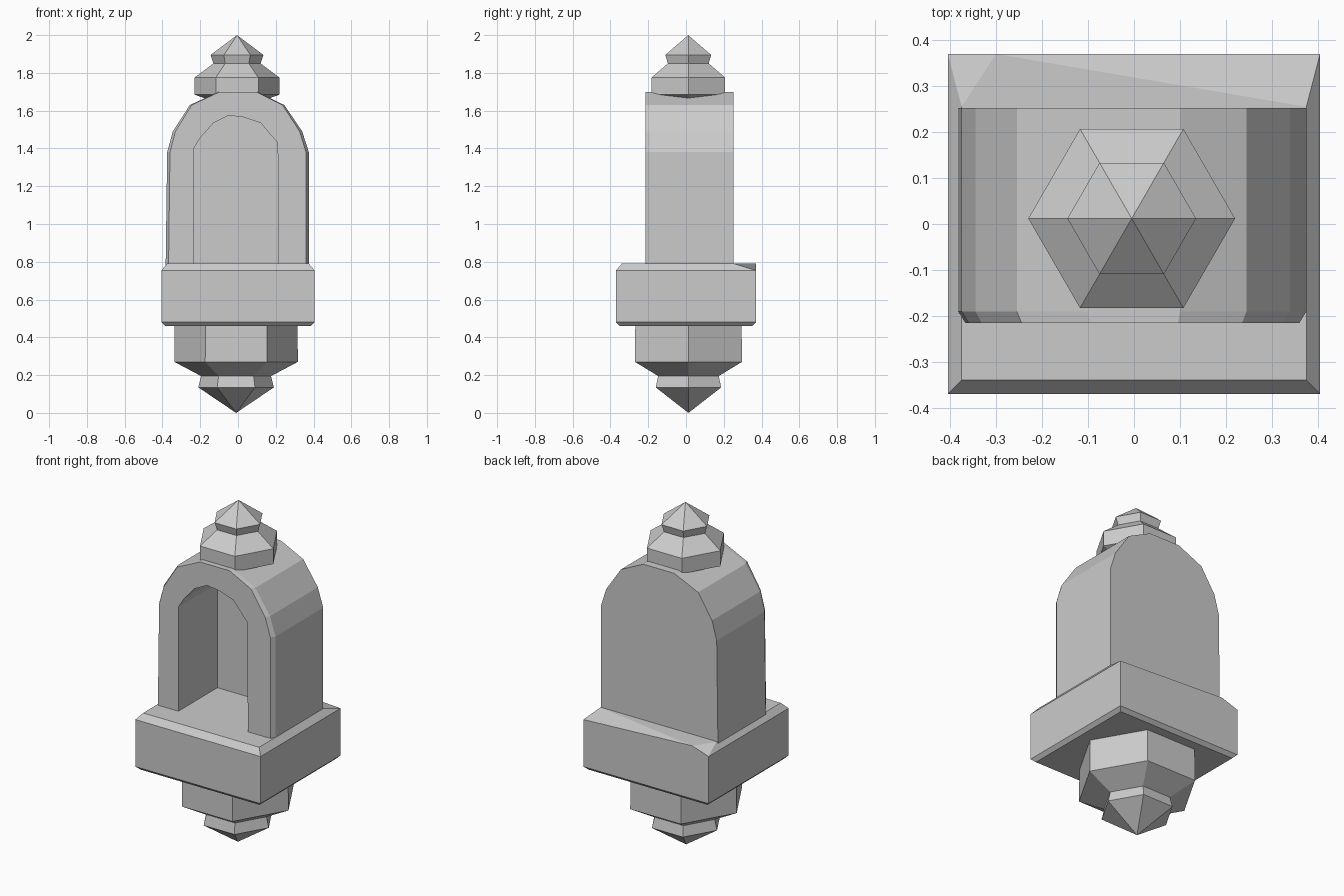
import bpy
import bmesh
from math import cos, sin, pi

if "Cube" in bpy.data.objects:
    bpy.data.objects.remove(bpy.data.objects["Cube"], do_unlink=True)

GREY = (0.6, 0.6, 0.6, 1.0)
stone = bpy.data.materials.new("pale_grey_stone")
stone.use_nodes = True
stone.diffuse_color = GREY
stone.node_tree.nodes["Principled BSDF"].inputs["Base Color"].default_value = GREY


def finish(name, bm):
    """Turn a bmesh into a flat-shaded object with outward normals."""
    bmesh.ops.recalc_face_normals(bm, faces=bm.faces[:])
    mesh = bpy.data.meshes.new(name)
    bm.to_mesh(mesh)
    bm.free()
    mesh.materials.append(stone)
    obj = bpy.data.objects.new(name, mesh)
    bpy.context.collection.objects.link(obj)
    return obj


def bridge(bm, a, b, closed):
    n = len(a)
    for i in range(n if closed else n - 1):
        j = (i + 1) % n
        bm.faces.new((a[i], a[j], b[j], b[i]))


def hex_turning(name, cx, cy, profile):
    """Six-sided stack of (radius, z) rings; radius 0 makes a point."""
    bm = bmesh.new()
    rings = []
    for r, z in profile:
        rings.append([bm.verts.new((cx + r * cos(k * pi / 3), cy + r * sin(k * pi / 3), z))
                      for k in range(6)])
    for a, b in zip(rings, rings[1:]):
        bridge(bm, a, b, True)
    bm.faces.new(rings[0])
    bm.faces.new(rings[-1])
    bmesh.ops.remove_doubles(bm, verts=bm.verts[:], dist=0.0005)
    return finish(name, bm)


# Square plinth with chipped, bevelled edges
bm = bmesh.new()
points = [(0.375, 0.255, 0.79), (-0.375, 0.255, 0.79), (-0.3, 0.37, 0.79)]
for sx in (-1, 1):
    points.append((sx * 0.375, -0.34, 0.79))
    for sy in (-1, 1):
        points += [(sx * 0.405, sy * 0.37, 0.755),
                   (sx * 0.405, sy * 0.37, 0.48),
                   (sx * 0.385, sy * 0.35, 0.46)]
for p in points:
    bm.verts.new(p)
bmesh.ops.convex_hull(bm, input=bm.verts[:])
bmesh.ops.dissolve_limit(bm, angle_limit=0.01, verts=bm.verts[:], edges=bm.edges[:])
finish("plinth", bm)

# Arched niche: outer shell, front rim, recess and back wall
outer = [(-0.383, 0.78), (-0.375, 1.38), (-0.345, 1.49), (-0.255, 1.63), (-0.1, 1.70),
         (0.1, 1.70), (0.245, 1.63), (0.34, 1.49), (0.375, 1.38), (0.375, 0.78)]
inner = [(-0.235, 0.78), (-0.235, 1.40), (-0.2, 1.455), (-0.13, 1.535), (-0.05, 1.575),
         (0.03, 1.565), (0.12, 1.535), (0.17, 1.475), (0.21, 1.43), (0.215, 0.78)]
bm = bmesh.new()


def arch(outline, y, scale=1.0):
    return [bm.verts.new((x * scale, y, z)) for x, z in outline]


back = arch(outer, 0.252)
edge = arch(outer, -0.19)
rim = arch(outer, -0.215, 0.96)
mouth = arch(inner, -0.215)
recess = arch(inner, 0.145)
loops = [back, edge, rim, mouth, recess]
for a, b in zip(loops, loops[1:]):
    bridge(bm, a, b, False)
bm.faces.new(back)
bm.faces.new(recess)
bm.faces.new([l[0] for l in loops] + [l[-1] for l in reversed(loops)])
finish("arched_niche", bm)

# Six-sided finial on the roof
finial = hex_turning("roof_finial", -0.005, 0.012, [
    (0.10, 1.64), (0.225, 1.685), (0.225, 1.775),
    (0.125, 1.85), (0.14, 1.895), (0, 2.0)])

# Six-sided pendant under the plinth
hex_turning("lower_pendant", -0.01, 0.013, [
    (0.325, 0.47), (0.327, 0.27), (0.185, 0.195), (0.2, 0.135), (0, 0.0)])
